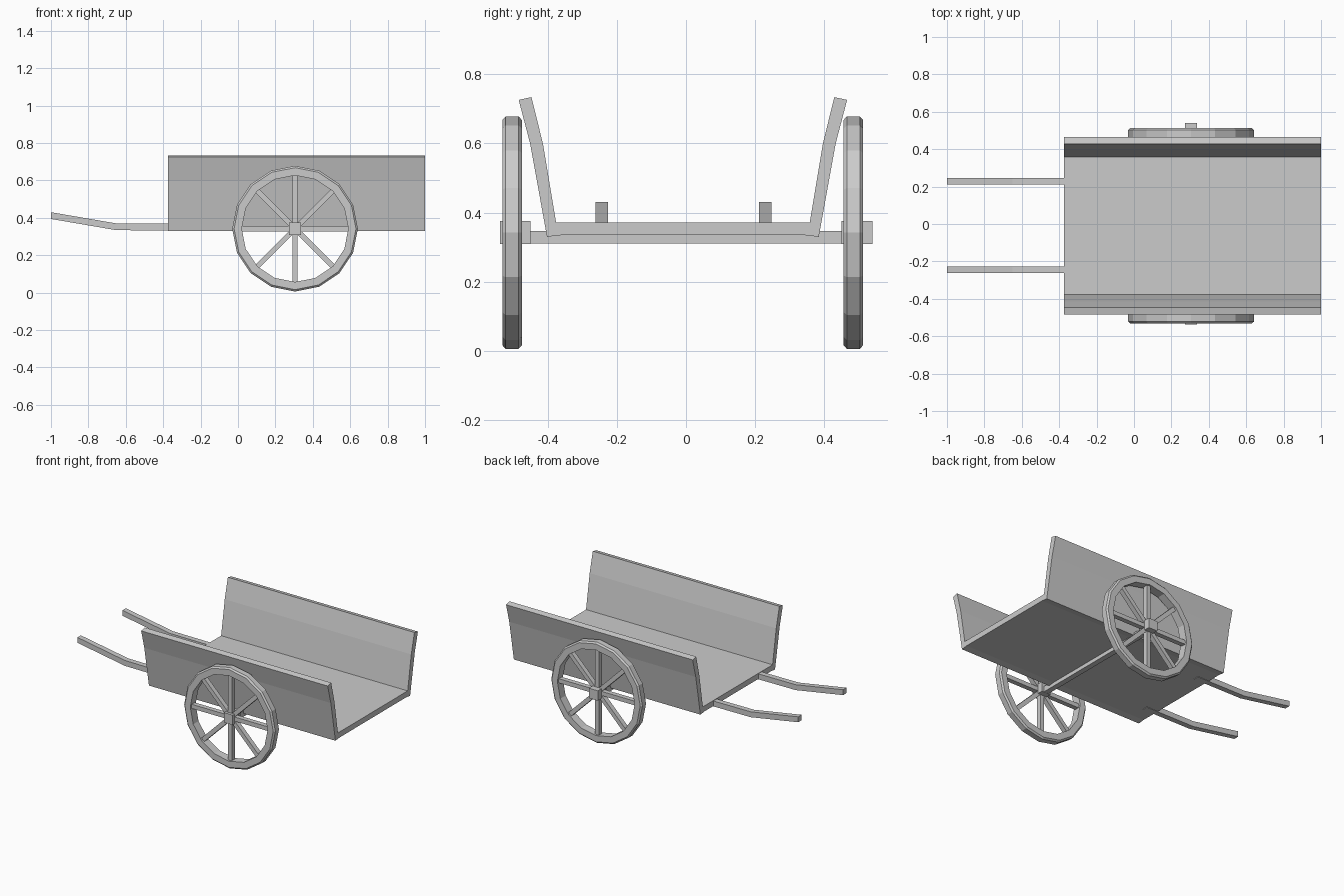
import bpy, bmesh
from math import cos, sin, pi
from mathutils import Matrix, Vector

if "Cube" in bpy.data.objects:
    bpy.data.objects.remove(bpy.data.objects["Cube"])


def add_object(name, bm):
    bmesh.ops.recalc_face_normals(bm, faces=bm.faces)
    mesh = bpy.data.meshes.new(name)
    bm.to_mesh(mesh)
    bm.free()
    ob = bpy.data.objects.new(name, mesh)
    bpy.context.collection.objects.link(ob)
    return ob


def loft(bm, rings, closed=False):
    """Skin a row of matching rings; cap the ends unless closed."""
    vs = [[bm.verts.new(p) for p in r] for r in rings]
    n = len(vs[0])
    for i in range(len(vs) if closed else len(vs) - 1):
        a, b = vs[i], vs[(i + 1) % len(vs)]
        for j in range(n):
            k = (j + 1) % n
            bm.faces.new((a[j], a[k], b[k], b[j]))
    if not closed:
        bm.faces.new(vs[0])
        bm.faces.new(vs[-1])


def box(name, lo, hi):
    bm = bmesh.new()
    lo, hi = Vector(lo), Vector(hi)
    bmesh.ops.create_cube(bm, size=1, matrix=Matrix.Translation((lo + hi) / 2) @ Matrix.Diagonal((*(hi - lo), 1)))
    return add_object(name, bm)


MID = -0.009          # y centre of the bed and wheels
AX, AZ = 0.305, 0.342  # wheel centre

# Bed: one folded tray profile swept along x
half = [(0.35, 0.335), (0.393, 0.33), (0.442, 0.6), (0.475, 0.726),
        (0.438, 0.734), (0.405, 0.6), (0.367, 0.372)]
profile = half + [(-y, z) for y, z in reversed(half)]
bm = bmesh.new()
loft(bm, [[(x, y + MID, z) for y, z in profile] for x in (-0.375, 1.0)])
add_object("cart_bed", bm)

# Handles: bent square bars
for name, y in (("handle_front", -0.244), ("handle_back", 0.229)):
    path = [(-1.0, 0.412), (-0.825, 0.382), (-0.65, 0.352), (-0.29, 0.350)]
    bm = bmesh.new()
    loft(bm, [[(x, y + dy, z + dz) for dy, dz in
               ((-0.018, -0.018), (0.018, -0.018), (0.018, 0.018), (-0.018, 0.018))]
              for x, z in path])
    add_object(name, bm)

# Axle
box("axle", (AX - 0.018, -0.48, 0.31), (AX + 0.018, 0.47, 0.347))

# Wheels: 16-sided chamfered rim, square hub, eight spokes
RIM = [(0.285, -0.028), (0.326, -0.028), (0.336, -0.019), (0.336, 0.019),
       (0.326, 0.028), (0.285, 0.028)]
for side, yc, hub in (("front", -0.503, (-0.538, -0.45)), ("back", 0.484, (0.45, 0.54))):
    bm = bmesh.new()
    loft(bm, [[(AX + r * cos(a), yc + y, AZ + r * sin(a)) for r, y in RIM]
              for a in (2 * pi * i / 16 for i in range(16))], closed=True)
    add_object(f"wheel_rim_{side}", bm)

    box(f"wheel_hub_{side}", (AX - 0.033, hub[0], AZ - 0.033), (AX + 0.033, hub[1], AZ + 0.033))

    bm = bmesh.new()
    for i in range(8):
        m = (Matrix.Translation((AX, yc, AZ)) @ Matrix.Rotation(i * pi / 4, 4, 'Y')
             @ Matrix.Translation((0, 0, 0.155)) @ Matrix.Diagonal((0.028, 0.032, 0.27, 1)))
        bmesh.ops.create_cube(bm, size=1, matrix=m)
    add_object(f"wheel_spokes_{side}", bm)
